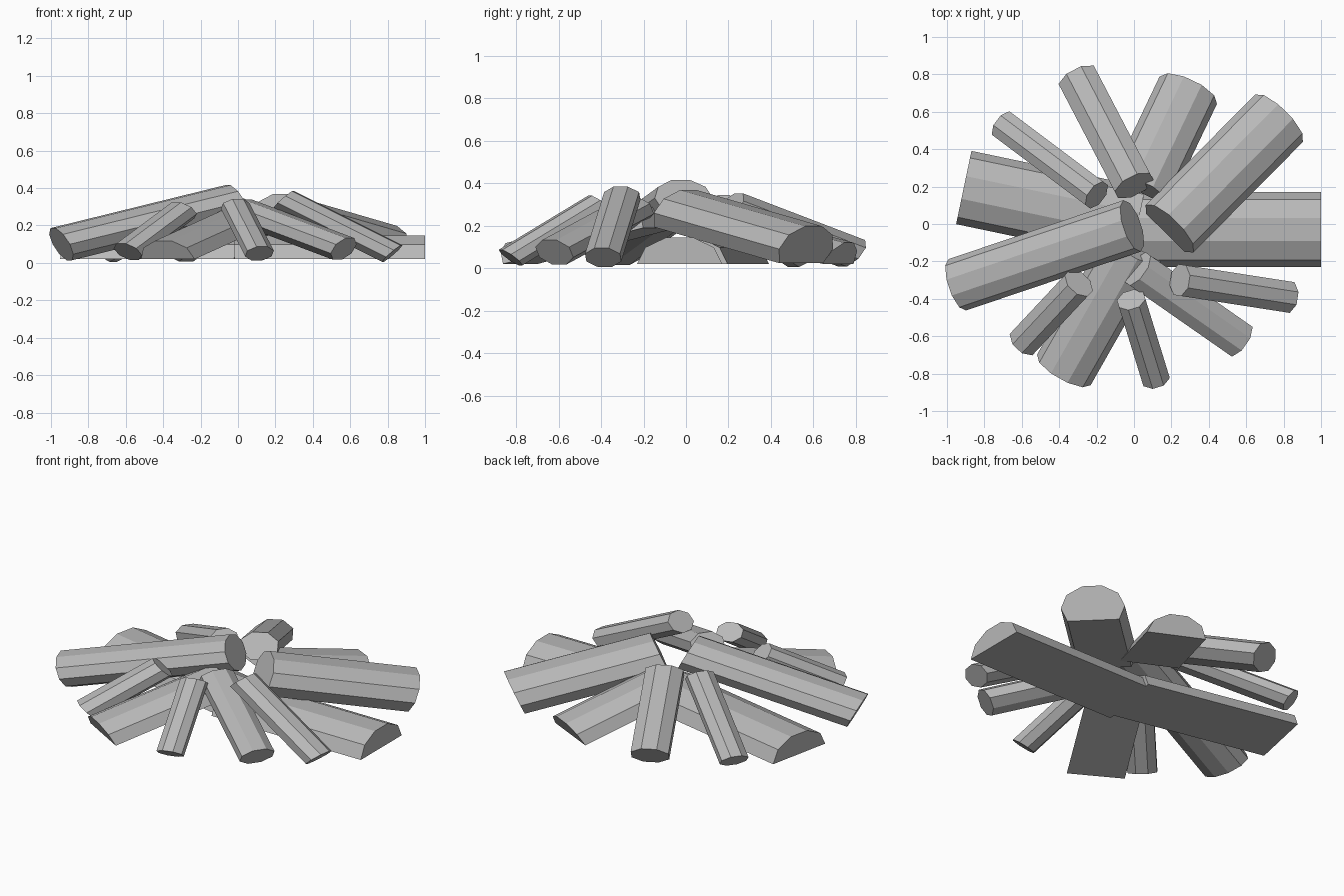
import bpy
import bmesh
import math
from mathutils import Vector

cube = bpy.data.objects.get("Cube")
if cube:
    bpy.data.objects.remove(cube, do_unlink=True)

SQUASH = 0.66  # the whole pile is flattened vertically

grey = bpy.data.materials.new("plain_grey")
grey.use_nodes = True
grey.diffuse_color = (0.48, 0.48, 0.48, 1)
bsdf = next(n for n in grey.node_tree.nodes if n.type == 'BSDF_PRINCIPLED')
bsdf.inputs["Base Color"].default_value = (0.48, 0.48, 0.48, 1)
bsdf.inputs["Roughness"].default_value = 0.9


def arc(start, end, steps):
    """Angles of a log cross-section, in degrees."""
    return [start + (end - start) * i / steps for i in range(steps + 1)]


ROUND_BIG = arc(0, 324, 9)
ROUND_SMALL = arc(22.5, 337.5, 7)
HALF = arc(0, 180, 5)          # split along the middle, flat underneath
SHAVED = arc(-36, 216, 7)      # only the underside cut flat


def log(name, low, high, radius, angles):
    """Faceted log with square-cut ends, built round and then flattened."""
    a = Vector((low[0], low[1], low[2] / SQUASH))
    b = Vector((high[0], high[1], high[2] / SQUASH))
    axis = (b - a).normalized()
    side = Vector((0, 0, 1)).cross(axis).normalized()
    up = axis.cross(side)
    bm = bmesh.new()
    rings = []
    for centre in (a, b):
        ring = []
        for deg in angles:
            t = math.radians(deg)
            p = centre + radius * (math.cos(t) * side + math.sin(t) * up)
            ring.append(bm.verts.new((p.x, p.y, p.z * SQUASH)))
        rings.append(ring)
    bm.faces.new(rings[0])
    bm.faces.new(rings[1])
    n = len(angles)
    for i in range(n):
        j = (i + 1) % n
        bm.faces.new((rings[0][i], rings[0][j], rings[1][j], rings[1][i]))
    bmesh.ops.recalc_face_normals(bm, faces=bm.faces[:])
    mesh = bpy.data.meshes.new(name)
    bm.to_mesh(mesh)
    bm.free()
    mesh.materials.append(grey)
    obj = bpy.data.objects.new(name, mesh)
    bpy.context.collection.objects.link(obj)
    return obj


# Split logs lying on the ground
log("left_ground_log", (1, -0.03, 0.02), (-0.02, -0.03, 0.02), 0.2, HALF)
log("right_ground_log", (-0.91, 0.195, 0.02), (0.02, 0.0, 0.02), 0.2, HALF)

# Split logs leaning on the ground logs
log("front_split_log", (-0.375, -0.78, 0.02), (0, -0.12, 0.19), 0.165, HALF)
log("back_split_log", (0.29, 0.715, 0.02), (0.03, 0.17, 0.17), 0.17, HALF)

# Thick logs on top
log("back_left_thick_log", (0.775, 0.565, 0.09), (0.19, -0.025, 0.26), 0.18, SHAVED)
log("right_thick_log", (-0.945, -0.325, 0.1), (-0.01, -0.01, 0.33), 0.145, ROUND_BIG)

# Thin logs leaning around the pile
log("front_thin_log", (0.115, -0.826, 0.05), (-0.015, -0.405, 0.305), 0.08, ROUND_SMALL)
log("front_left_thin_log", (0.565, -0.62, 0.075), (0.02, -0.24, 0.28), 0.105, ROUND_SMALL)
log("left_thin_log", (0.825, -0.39, 0.05), (0.245, -0.3, 0.34), 0.09, ROUND_SMALL)
log("back_thin_log", (-0.3, 0.78, 0.07), (0, 0.205, 0.29), 0.115, ROUND_SMALL)
log("back_right_thin_log", (-0.7, 0.53, 0.05), (-0.2, 0.155, 0.3), 0.085, ROUND_SMALL)
log("front_right_thin_log", (-0.59, -0.63, 0.06), (-0.295, -0.315, 0.28), 0.09, ROUND_SMALL)
